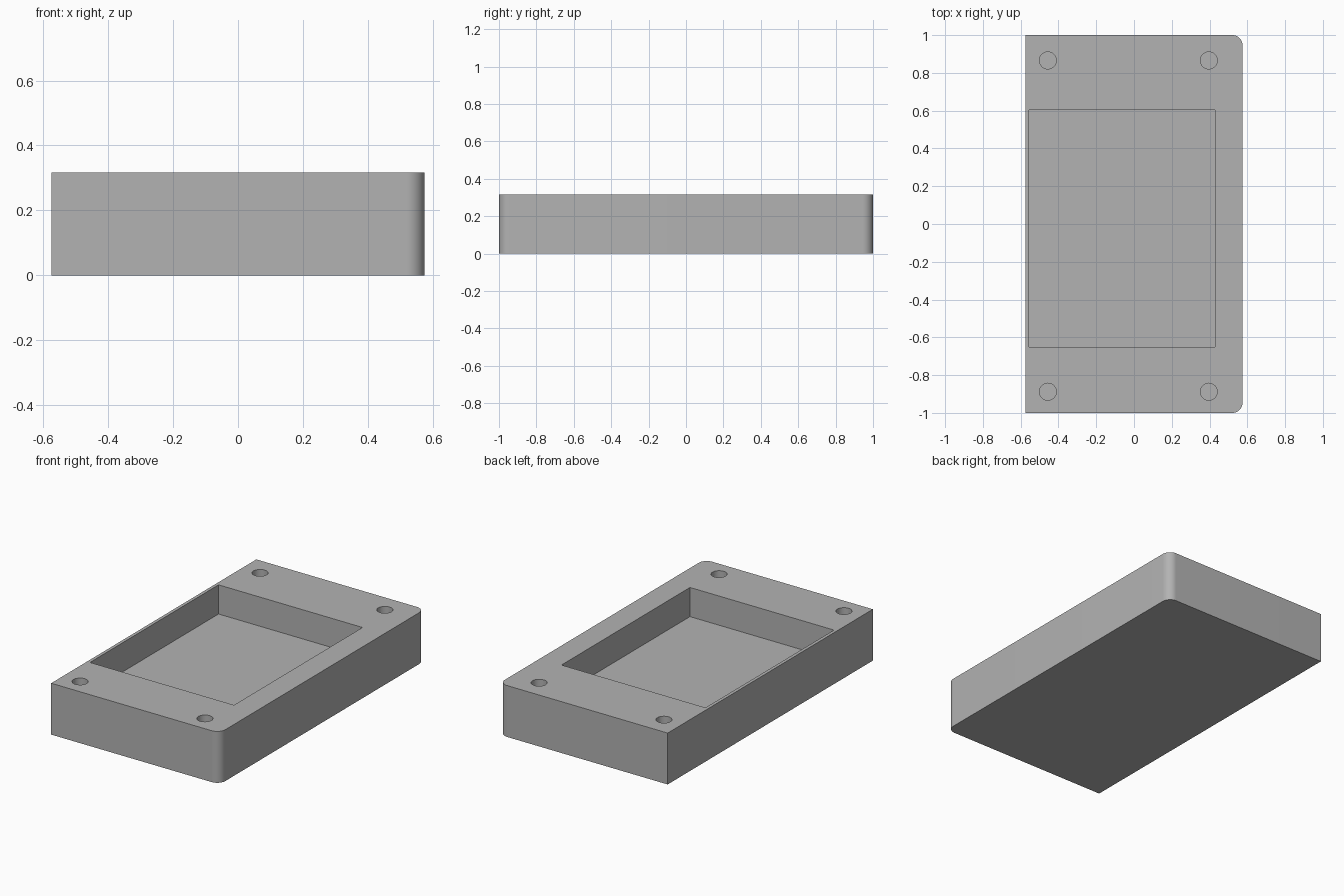
import bpy, bmesh, math

old = bpy.data.objects.get("Cube")
if old:
    bpy.data.objects.remove(old, do_unlink=True)

HEIGHT = 0.317
HALF_X, HALF_Y = 0.575, 1.0
CORNER = 0.055

# Material
grey = bpy.data.materials.new("plain grey")
grey.use_nodes = True
colour = (0.45, 0.45, 0.45, 1)
grey.diffuse_color = colour
grey.node_tree.nodes["Principled BSDF"].inputs["Base Color"].default_value = colour


def prism(name, outline, z0, z1):
    """Extrude a counter-clockwise outline from z0 up to z1."""
    bm = bmesh.new()
    base = bm.faces.new([bm.verts.new((x, y, z0)) for x, y in outline])
    top = bmesh.ops.extrude_face_region(bm, geom=[base])["geom"]
    verts = [v for v in top if isinstance(v, bmesh.types.BMVert)]
    bmesh.ops.translate(bm, verts=verts, vec=(0, 0, z1 - z0))
    bmesh.ops.recalc_face_normals(bm, faces=bm.faces)
    mesh = bpy.data.meshes.new(name)
    bm.to_mesh(mesh)
    bm.free()
    mesh.materials.append(grey)
    obj = bpy.data.objects.new(name, mesh)
    bpy.context.collection.objects.link(obj)
    return obj


def arc(cx, cy, radius, start, end, steps):
    angles = [math.radians(start + (end - start) * i / steps) for i in range(steps + 1)]
    return [(cx + radius * math.cos(a), cy + radius * math.sin(a)) for a in angles]


# Case body: square corners on one long side, rounded on the other
cx, cy = HALF_X - CORNER, HALF_Y - CORNER
outline = [(-HALF_X, HALF_Y), (-HALF_X, -HALF_Y)]
outline += arc(cx, -cy, CORNER, -90, 0, 12) + arc(cx, cy, CORNER, 0, 90, 12)
body = prism("case_body", outline, 0, HEIGHT)

# Cutters: rectangular pocket and four blind screw holes
pocket = [(-0.555, -0.65), (0.428, -0.65), (0.428, 0.603), (-0.555, 0.603)]
cutters = [prism("pocket_cutter", pocket, 0.137, HEIGHT + 0.1)]
for x in (-0.456, 0.396):
    for y in (-0.888, 0.866):
        circle = arc(x, y, 0.045, 0, 360, 32)[:-1]
        cutters.append(prism("screw_hole_cutter", circle, 0.117, HEIGHT + 0.1))

bpy.ops.object.select_all(action="DESELECT")
bpy.context.view_layer.objects.active = body
body.select_set(True)
for cutter in cutters:
    cutter.hide_render = True
    mod = body.modifiers.new("cut", "BOOLEAN")
    mod.operation = "DIFFERENCE"
    mod.solver = "EXACT"
    mod.object = cutter
    bpy.ops.object.modifier_apply(modifier=mod.name)
    bpy.data.objects.remove(cutter, do_unlink=True)

bpy.ops.object.shade_smooth_by_angle(angle=math.radians(30))
